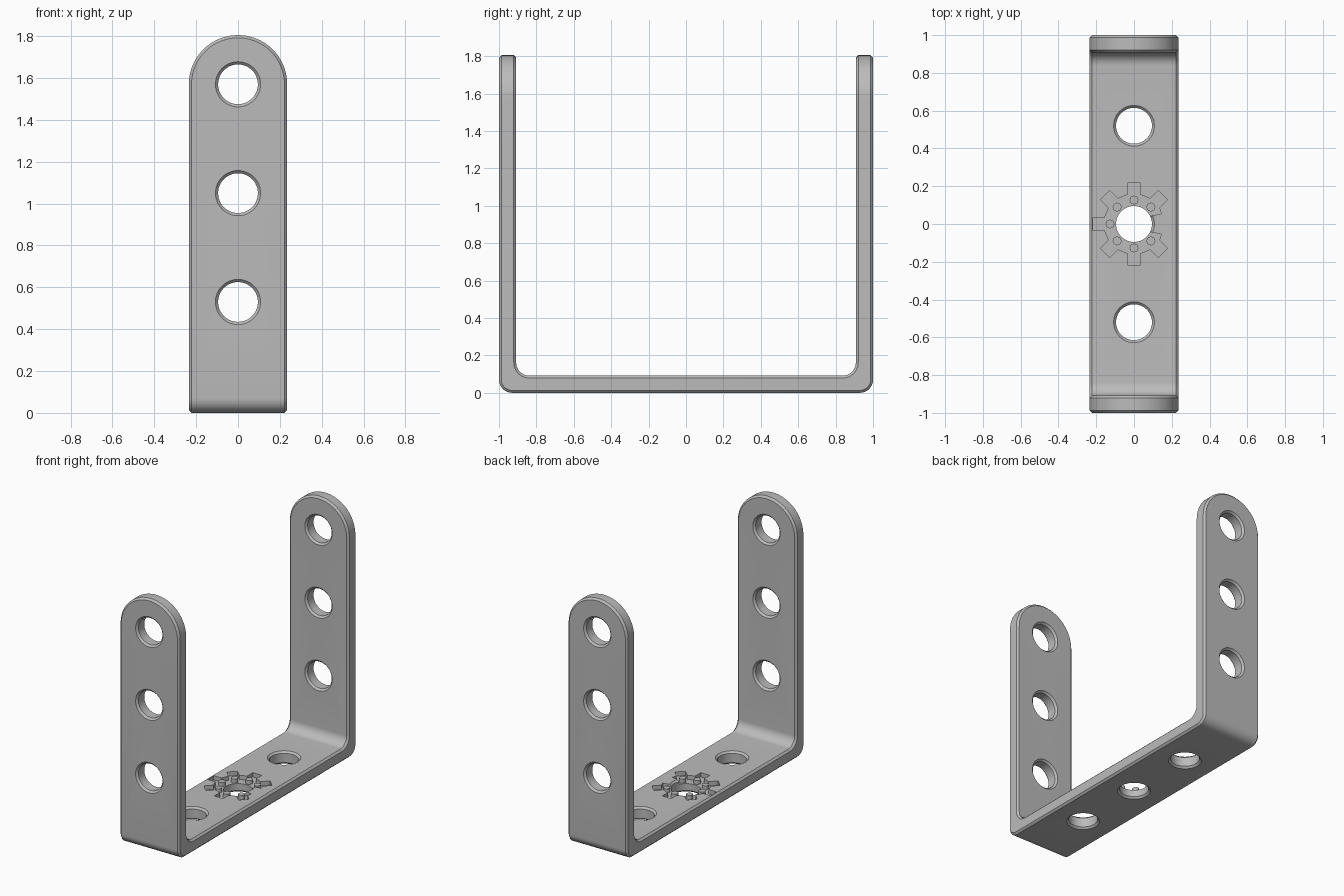
import bpy, bmesh, math
from mathutils import Matrix, Vector

cube = bpy.data.objects.get("Cube")
if cube:
    bpy.data.objects.remove(cube)

T = 0.092          # plate thickness
HALF_W = 0.235     # half width of the strap
TIP_Z = 1.57       # centre of the rounded leg ends
HOLE_R = 0.095
CHAMFER = 0.013
HOLE_STEP = 0.52

grey = bpy.data.materials.new("plain grey")
grey.use_nodes = True
grey.diffuse_color = (0.5, 0.5, 0.5, 1)
grey.node_tree.nodes["Principled BSDF"].inputs["Base Color"].default_value = (0.5, 0.5, 0.5, 1)


def finish(name, bm):
    bmesh.ops.recalc_face_normals(bm, faces=bm.faces)
    mesh = bpy.data.meshes.new(name)
    bm.to_mesh(mesh)
    bm.free()
    mesh.materials.append(grey)
    obj = bpy.data.objects.new(name, mesh)
    bpy.context.collection.objects.link(obj)
    return obj


def arc(cx, cy, r, a0, a1, n):
    angles = [math.radians(a0 + (a1 - a0) * i / n) for i in range(n + 1)]
    return [(cx + r * math.cos(a), cy + r * math.sin(a)) for a in angles]


def prism(name, points, place, direction):
    """Extrude a flat outline; place maps 2D points into space."""
    bm = bmesh.new()
    face = bm.faces.new([bm.verts.new(place(*p)) for p in points])
    ext = bmesh.ops.extrude_face_region(bm, geom=[face])
    verts = [g for g in ext["geom"] if isinstance(g, bmesh.types.BMVert)]
    bmesh.ops.translate(bm, verts=verts, vec=Vector(direction))
    return finish(name, bm)


def apply(obj, kind, **settings):
    mod = obj.modifiers.new(kind.lower(), kind)
    for key, value in settings.items():
        setattr(mod, key, value)
    bpy.context.view_layer.objects.active = obj
    bpy.ops.object.modifier_apply(modifier=mod.name)


def boolean(obj, cutter, operation):
    apply(obj, 'BOOLEAN', object=cutter, operation=operation, solver='EXACT')
    bpy.data.objects.remove(cutter)


def add_hole(bm, matrix):
    """Drill shape that flares at both faces of the plate."""
    over = 0.02
    half = T / 2
    wide = HOLE_R + CHAMFER + over
    rings = []
    for t, r in ((-half - over, wide), (CHAMFER - half, HOLE_R),
                 (half - CHAMFER, HOLE_R), (half + over, wide)):
        rings.append([bm.verts.new(matrix @ Vector((x, y, t)))
                      for x, y in arc(0, 0, r, 0, 360, 48)[:-1]])
    for low, high in zip(rings, rings[1:]):
        for i in range(len(low)):
            j = (i + 1) % len(low)
            bm.faces.new((low[i], low[j], high[j], high[i]))
    bm.faces.new(rings[0])
    bm.faces.new(rings[-1])


# U-shaped strap, trimmed to rounded leg ends
R = 0.07
inner = 1 - T - R
outline = ([(-1, 2.2)] + arc(R - 1, R, R, 180, 270, 10) + arc(1 - R, R, R, 270, 360, 10)
           + [(1, 2.2), (1 - T, 2.2)] + arc(inner, T + R, R, 0, -90, 10)
           + arc(-inner, T + R, R, -90, -180, 10) + [(T - 1, 2.2)])
bracket = prism("u_bracket", outline, lambda y, z: (-0.4, y, z), (0.8, 0, 0))
tip = [(-HALF_W, -0.5), (HALF_W, -0.5)] + arc(0, TIP_Z, HALF_W, 0, 180, 40)
trim = prism("trim", tip, lambda x, z: (x, -1.5, z), (0, 3, 0))
boolean(bracket, trim, 'INTERSECT')
apply(bracket, 'BEVEL', width=CHAMFER, segments=1, limit_method='ANGLE',
      angle_limit=math.radians(35), use_clamp_overlap=False)

# Bolt holes in the base and both legs
bm = bmesh.new()
for k in (-1, 0, 1):
    add_hole(bm, Matrix.Translation((0, k * HOLE_STEP, T / 2)))
    for side in (-1, 1):
        spot = Matrix.Translation((0, side * (1 - T / 2), TIP_Z + (k - 1) * HOLE_STEP))
        add_hole(bm, spot @ Matrix.Rotation(math.pi / 2, 4, 'X'))
boolean(bracket, finish("drills", bm), 'DIFFERENCE')

# Engraved seven-tooth gear with an open gap on the +x side
DEPTH = 0.03
ROOT, TOOTH_TIP, TOOTH_HALF = 0.155, 0.217, 0.035
gear = [(0.08, -0.04), (0.08, 0.04), (0.145, 0.055)]
for k in range(1, 8):
    turn = Matrix.Rotation(k * math.pi / 4, 2)
    for r, w in ((ROOT, -TOOTH_HALF), (TOOTH_TIP, -TOOTH_HALF),
                 (TOOTH_TIP, TOOTH_HALF), (ROOT, TOOTH_HALF)):
        gear.append(tuple(turn @ Vector((r, w))))
gear.append((0.145, -0.055))
recess = prism("recess", gear, lambda x, y: (x, y, T - DEPTH), (0, 0, 0.1))
boolean(bracket, recess, 'DIFFERENCE')

# Small pegs standing in the gear recess
bm = bmesh.new()
for k in range(1, 8):
    a = k * math.pi / 4
    spot = Vector((0.127 * math.cos(a), 0.127 * math.sin(a), T - DEPTH / 2 - 0.002))
    bmesh.ops.create_cone(bm, cap_ends=True, segments=20, radius1=0.023, radius2=0.023,
                          depth=DEPTH, matrix=Matrix.Translation(spot))
pegs = finish("gear_pegs", bm)

# Smooth the curves, keep the edges crisp
for obj in (bracket, pegs):
    bpy.ops.object.select_all(action='DESELECT')
    obj.select_set(True)
    bpy.context.view_layer.objects.active = obj
    bpy.ops.object.shade_smooth_by_angle(angle=math.radians(30))
